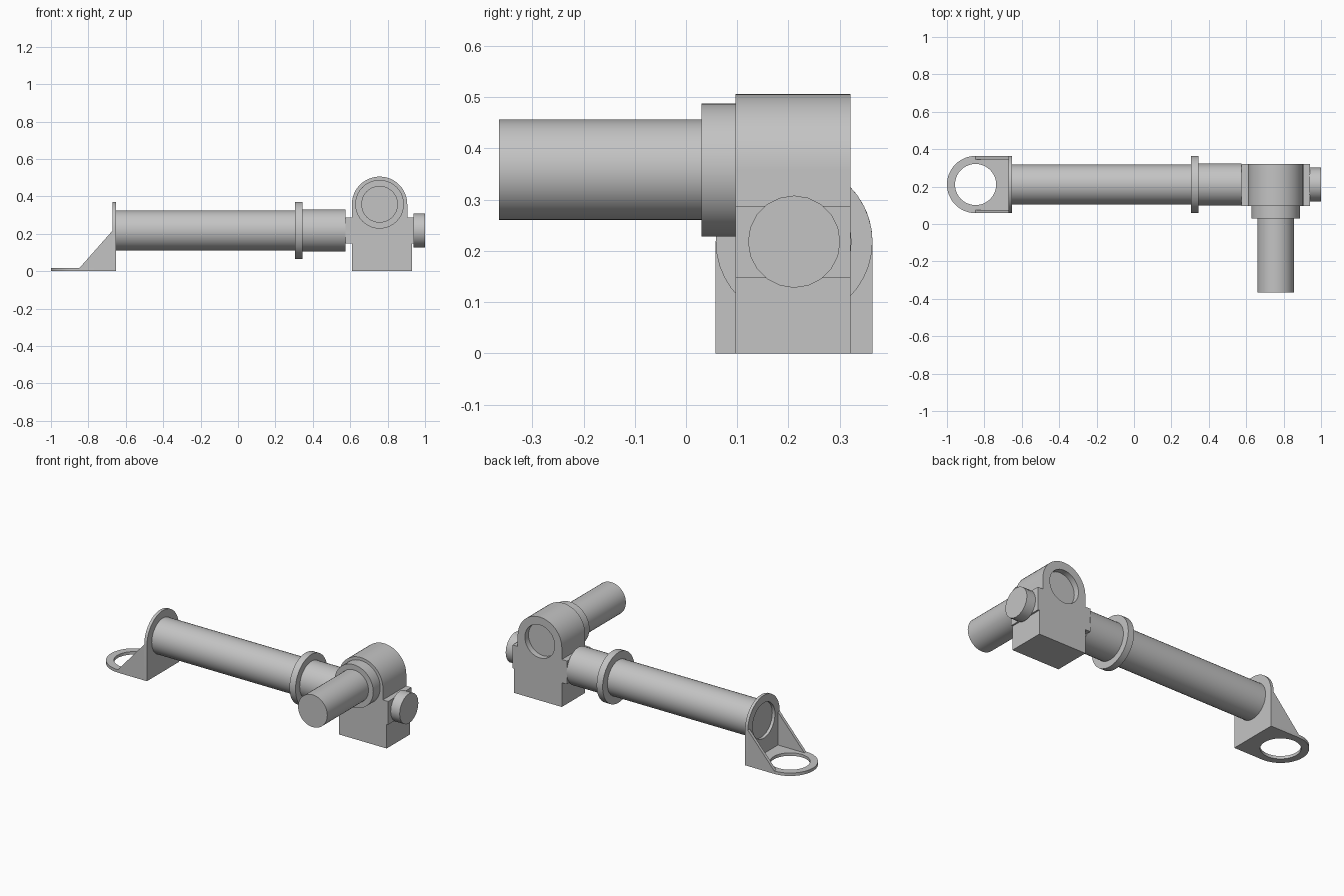
import bpy, bmesh
from math import sin, cos, pi, radians

if "Cube" in bpy.data.objects:
    bpy.data.objects.remove(bpy.data.objects["Cube"])

grey = bpy.data.materials.new("plain grey")
grey.use_nodes = True
grey.diffuse_color = (0.55, 0.55, 0.55, 1)
grey.node_tree.nodes["Principled BSDF"].inputs["Base Color"].default_value = (0.55, 0.55, 0.55, 1)

# Shared measurements: pipe axis, outlet axis, flange radius
PIPE_Y, PIPE_Z = 0.211, 0.218
OUT_X, OUT_Z = 0.757, 0.358
R = 0.153
BACK, FRONT = 0.321, 0.097


def arc(cx, cy, r, start, end, n=24):
    """Points along an arc, angles in degrees."""
    angles = [radians(start + (end - start) * i / n) for i in range(n + 1)]
    return [(cx + r * cos(a), cy + r * sin(a)) for a in angles]


def prism(name, outline, axis, lo, hi):
    """Extrude a 2D outline along an axis from lo to hi."""
    place = {"x": lambda u, v, w: (w, u, v),
             "y": lambda u, v, w: (u, w, v),
             "z": lambda u, v, w: (u, v, w)}[axis]
    bm = bmesh.new()
    ends = [[bm.verts.new(place(u, v, w)) for u, v in outline] for w in (lo, hi)]
    for ring in ends:
        bm.faces.new(ring)
    a, b = ends
    for i in range(len(a)):
        j = (i + 1) % len(a)
        bm.faces.new((a[i], a[j], b[j], b[i]))
    bmesh.ops.recalc_face_normals(bm, faces=bm.faces[:])
    mesh = bpy.data.meshes.new(name)
    bm.to_mesh(mesh)
    bm.free()
    mesh.materials.append(grey)
    obj = bpy.data.objects.new(name, mesh)
    bpy.context.collection.objects.link(obj)
    smooth(obj)
    return obj


def smooth(obj):
    bpy.ops.object.select_all(action="DESELECT")
    obj.select_set(True)
    bpy.context.view_layer.objects.active = obj
    bpy.ops.object.shade_smooth_by_angle(angle=radians(30))


def rod(name, axis, centre, r, lo, hi, n=40):
    return prism(name, arc(*centre, r, 0, 360, n)[:-1], axis, lo, hi)


def box(name, x, y, z):
    return prism(name, [(x[0], y[0]), (x[1], y[0]), (x[1], y[1]), (x[0], y[1])], "z", *z)


def cut(obj, cutter):
    """Subtract the cutter from the object and discard it."""
    cutter.hide_render = True
    mod = obj.modifiers.new("hole", "BOOLEAN")
    mod.operation, mod.solver, mod.object = "DIFFERENCE", "EXACT", cutter
    bpy.context.view_layer.objects.active = obj
    bpy.ops.object.modifier_apply(modifier=mod.name)
    bpy.data.objects.remove(cutter)
    smooth(obj)


# Mounting bracket: base with ring end, upright plate and two gussets
RING_X, PLATE_X, END_X = -0.847, -0.67, -0.652
LEFT, RIGHT = PIPE_Y + R, PIPE_Y - R
T = 0.018
base = prism("bracket_base", [(END_X, RIGHT), (END_X, LEFT)]
             + arc(RING_X, PIPE_Y, R, 90, 270), "z", 0, T)
cut(base, rod("base_cutter", "z", (RING_X, PIPE_Y), 0.11, -0.1, 0.1))

upright = prism("bracket_upright", [(LEFT, 0)] + arc(PIPE_Y, PIPE_Z, R, 0, 180)
                + [(RIGHT, 0)], "x", PLATE_X, END_X)
cut(upright, rod("upright_cutter", "x", (PIPE_Y, PIPE_Z), 0.107, -0.8, -0.6))

for name, y in (("right_gusset", RIGHT), ("left_gusset", LEFT - T)):
    prism(name, [(RING_X, 0), (END_X, 0), (END_X, PIPE_Z), (PLATE_X, PIPE_Z),
                 (RING_X, T)], "y", y, y + T)

# Pipe run with flange and sleeve
axis_yz = (PIPE_Y, PIPE_Z)
rod("main_pipe", "x", axis_yz, 0.107, END_X, 0.32)
rod("flange", "x", axis_yz, R, 0.305, 0.345)
rod("sleeve", "x", axis_yz, 0.112, 0.34, 0.575)

# Valve body: arched block with a stepped foot and a round recess at the back
X0, X1, STEP = OUT_X - 0.148, OUT_X + 0.148, 0.147
body = prism("valve_body", [(X0, 0), (0.93, 0), (0.93, STEP), (X1, STEP)]
             + arc(OUT_X, OUT_Z, 0.148, 0, 180), "y", FRONT, BACK)
cut(body, rod("recess_cutter", "y", (OUT_X, OUT_Z), 0.1, BACK - 0.035, BACK + 0.1))

# Side ears, end cap
box("inlet_ear", (0.574, X0), (FRONT, BACK), (STEP, 0.288))
box("cap_ear", (X1, 0.94), (FRONT, BACK), (STEP, 0.288))
rod("end_cap", "x", axis_yz, 0.09, 0.938, 1.0, 20)

# Outlet collar and shaft towards the front
rod("outlet_collar", "y", (OUT_X, OUT_Z), 0.13, 0.03, FRONT)
rod("outlet_shaft", "y", (OUT_X, OUT_Z), 0.098, -0.365, 0.03)
